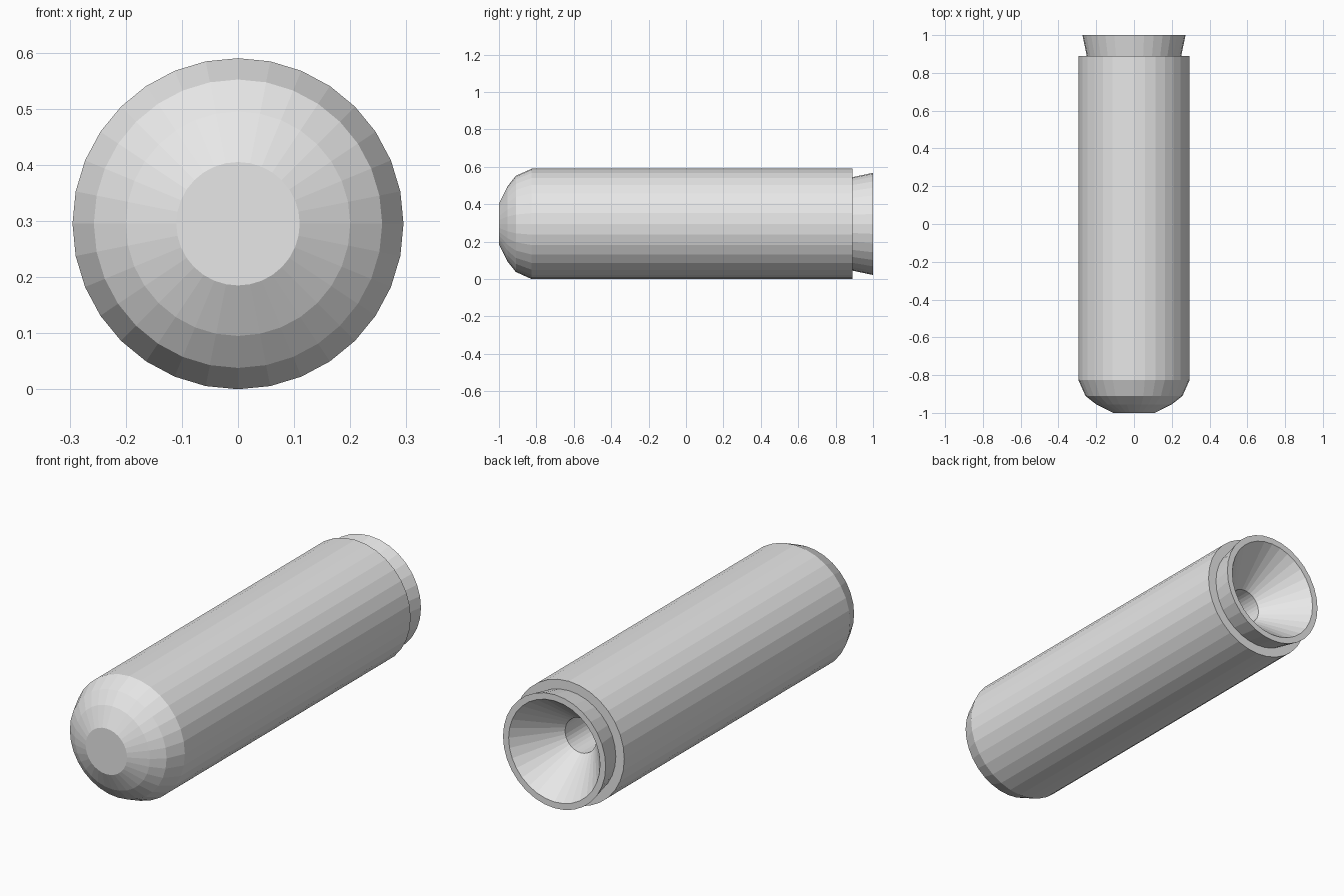
import bpy, bmesh, math

if "Cube" in bpy.data.objects:
    bpy.data.objects.remove(bpy.data.objects["Cube"])

SIDES = 32
AXIS_Z = 0.295

grey = bpy.data.materials.new("plain grey")
grey.diffuse_color = (0.8, 0.8, 0.8, 1)
grey.use_nodes = True
grey.node_tree.nodes["Principled BSDF"].inputs["Base Color"].default_value = grey.diffuse_color


def lathe(name, profile, cap_first=False, cap_last=False):
    """Revolve (y, radius) points around the lengthwise axis, front to back outside."""
    bm = bmesh.new()
    rings = []
    for y, r in profile:
        ring = []
        for i in range(SIDES):
            a = 2 * math.pi * i / SIDES
            ring.append(bm.verts.new((r * math.cos(a), y, AXIS_Z + r * math.sin(a))))
        rings.append(ring)
    for a, b in zip(rings, rings[1:]):
        for i in range(SIDES):
            j = (i + 1) % SIDES
            bm.faces.new((a[i], b[i], b[j], a[j]))
    if cap_first:
        bm.faces.new(rings[0])
    if cap_last:
        bm.faces.new(rings[-1][::-1])
    mesh = bpy.data.meshes.new(name)
    bm.to_mesh(mesh)
    bm.free()
    mesh.materials.append(grey)
    obj = bpy.data.objects.new(name, mesh)
    bpy.context.collection.objects.link(obj)
    return obj


# Long body with a blunt faceted nose and a flat rear shoulder
lathe("body", [(-1, 0.11), (-0.955, 0.20), (-0.91, 0.257), (-0.825, 0.295),
               (0.89, 0.295), (0.89, 0.25)], cap_first=True)

# Flared rear collar, its rim, the funnel inside and the narrow bore
lathe("flared_collar", [(0.89, 0.25), (1.0, 0.273), (1.0, 0.243),
                        (0.80, 0.083), (0.0, 0.083)], cap_last=True)
